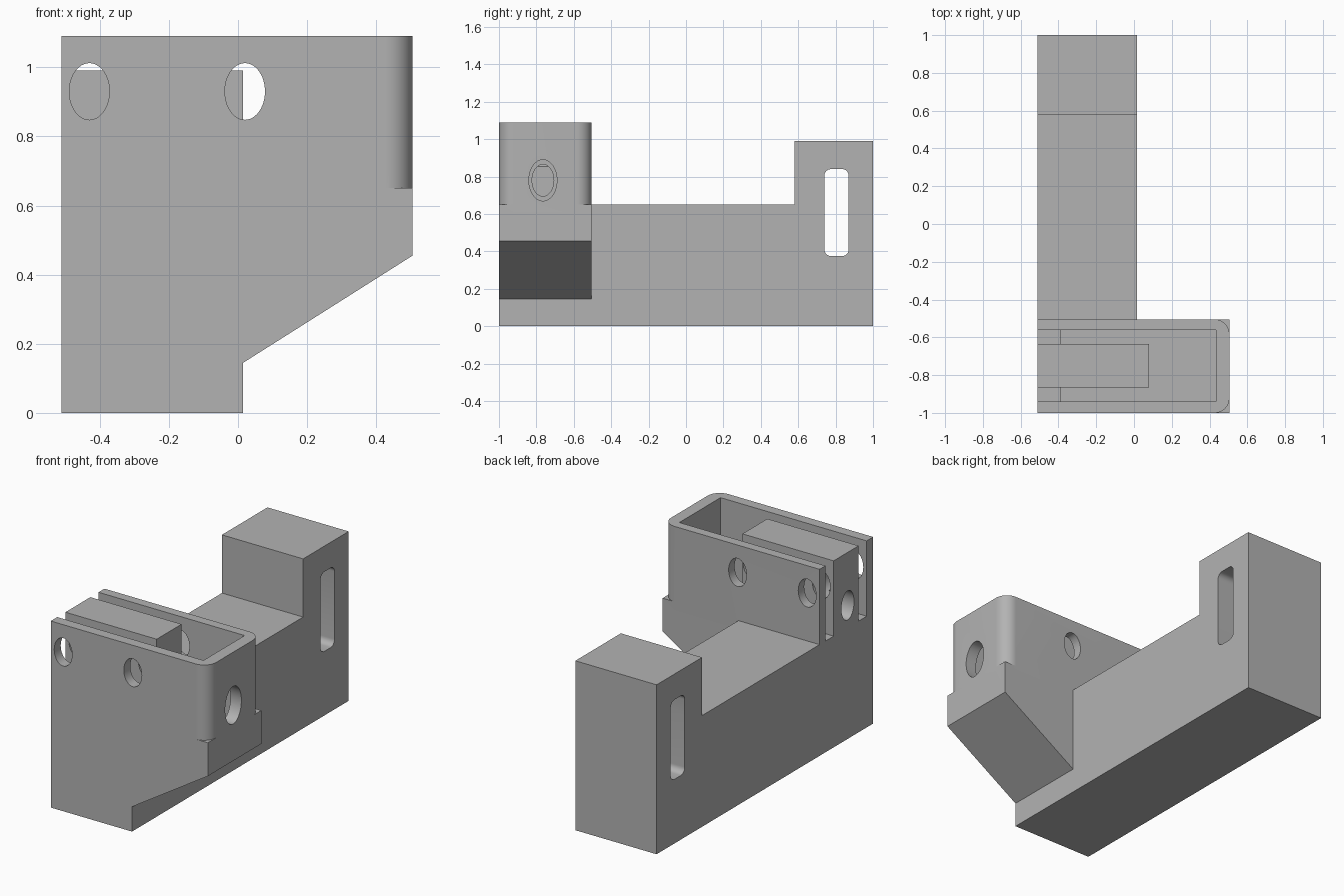
import bpy, bmesh, math

cube = bpy.data.objects.get("Cube")
if cube:
    bpy.data.objects.remove(cube, do_unlink=True)

grey = bpy.data.materials.new("plain grey")
grey.use_nodes = True
colour = (0.45, 0.45, 0.45, 1)
grey.diffuse_color = colour
grey.node_tree.nodes["Principled BSDF"].inputs["Base Color"].default_value = colour


def prism(name, points, axis, lo, hi):
    """Extrude a 2D profile along one axis (0 = x, 1 = y, 2 = z)."""
    bm = bmesh.new()
    rings = []
    for d in (lo, hi):
        ring = []
        for p in points:
            co = list(p)
            co.insert(axis, d)
            ring.append(bm.verts.new(co))
        rings.append(ring)
        bm.faces.new(ring)
    n = len(points)
    for i in range(n):
        j = (i + 1) % n
        bm.faces.new((rings[0][i], rings[0][j], rings[1][j], rings[1][i]))
    bmesh.ops.recalc_face_normals(bm, faces=bm.faces)
    mesh = bpy.data.meshes.new(name)
    bm.to_mesh(mesh)
    bm.free()
    mesh.materials.append(grey)
    obj = bpy.data.objects.new(name, mesh)
    bpy.context.collection.objects.link(obj)
    return obj


def arc(cx, cy, rx, ry, start, sweep, steps):
    angles = [math.radians(start + sweep * i / steps) for i in range(steps + 1)]
    return [(cx + rx * math.cos(a), cy + ry * math.sin(a)) for a in angles]


def oval(cx, cy, rx, ry):
    return arc(cx, cy, rx, ry, 0, 360, 48)[:-1]


def u_shape(x0):
    """Plan of the pocket that leaves a tongue standing in its middle."""
    return [(x0, -0.94), (0.435, -0.94), (0.435, -0.56), (x0, -0.56),
            (x0, -0.635), (0.08, -0.635), (0.08, -0.865), (x0, -0.865)]


def combine(target, tool, operation):
    mod = target.modifiers.new(operation, "BOOLEAN")
    mod.operation = operation
    mod.solver = "EXACT"
    mod.object = tool
    bpy.context.view_layer.objects.active = target
    bpy.ops.object.modifier_apply(modifier=mod.name)
    bpy.data.objects.remove(tool, do_unlink=True)


LEFT, RIGHT, BACK, STEP = -0.51, 0.505, -0.505, 0.65

# Long arm with a raised rear post
body = prism("bracket_body", [(-1, 0), (1, 0), (1, 0.99), (0.58, 0.99),
                              (0.58, STEP), (-1, STEP)], 0, LEFT, 0.015)

# Front housing: sloped lower half and rounded upper half
lower = prism("housing_lower", [(LEFT, 0), (0.015, 0), (0.015, 0.145),
                                (RIGHT, 0.455), (RIGHT, STEP), (LEFT, STEP)], 1, -1, BACK)
r = 0.078
rounded = ([(LEFT, -1)] + arc(RIGHT - r, -1 + r, r, r, -90, 90, 12)
           + arc(RIGHT - r, BACK - r, r, r, 0, 90, 12) + [(LEFT, BACK)])
upper = prism("housing_upper", rounded, 2, 0.6, 1.09)
for part in (lower, upper):
    combine(body, part, "UNION")

# Rounded slot through the rear post
s = 0.035
slot = (arc(0.74 + s, 0.375 + s, s, s, 180, 90, 6) + arc(0.87 - s, 0.375 + s, s, s, 270, 90, 6)
        + arc(0.87 - s, 0.84 - s, s, s, 0, 90, 6) + arc(0.74 + s, 0.84 - s, s, s, 90, 90, 6))

cutters = [
    prism("post_slot", slot, 0, -0.7, 0.2),
    # Open pocket, deeper beyond the mouth
    prism("pocket", u_shape(-0.6), 2, STEP, 1.2),
    prism("pocket_floor", u_shape(-0.39), 2, 0.58, 0.75),
    # Cross pin holes
    prism("pin_hole_right", oval(-0.43, 0.93, 0.058, 0.082), 1, -1.1, -0.4),
    prism("pin_hole_left", oval(0.02, 0.93, 0.058, 0.082), 1, -1.1, -0.4),
    # End hole in the wall and blind holes in the tongue
    prism("end_hole", oval(-0.765, 0.78, 0.075, 0.11), 0, 0.3, 0.6),
    prism("tongue_hole_inner", oval(-0.765, 0.78, 0.058, 0.085), 0, -0.003, 0.2),
    prism("tongue_hole_outer", oval(-0.765, 0.78, 0.058, 0.085), 0, -0.6, -0.41),
]
for cutter in cutters:
    combine(body, cutter, "DIFFERENCE")

# Smooth curves, sharp corners
bpy.ops.object.select_all(action="DESELECT")
body.select_set(True)
bpy.context.view_layer.objects.active = body
bpy.ops.object.shade_smooth_by_angle(angle=math.radians(30))
